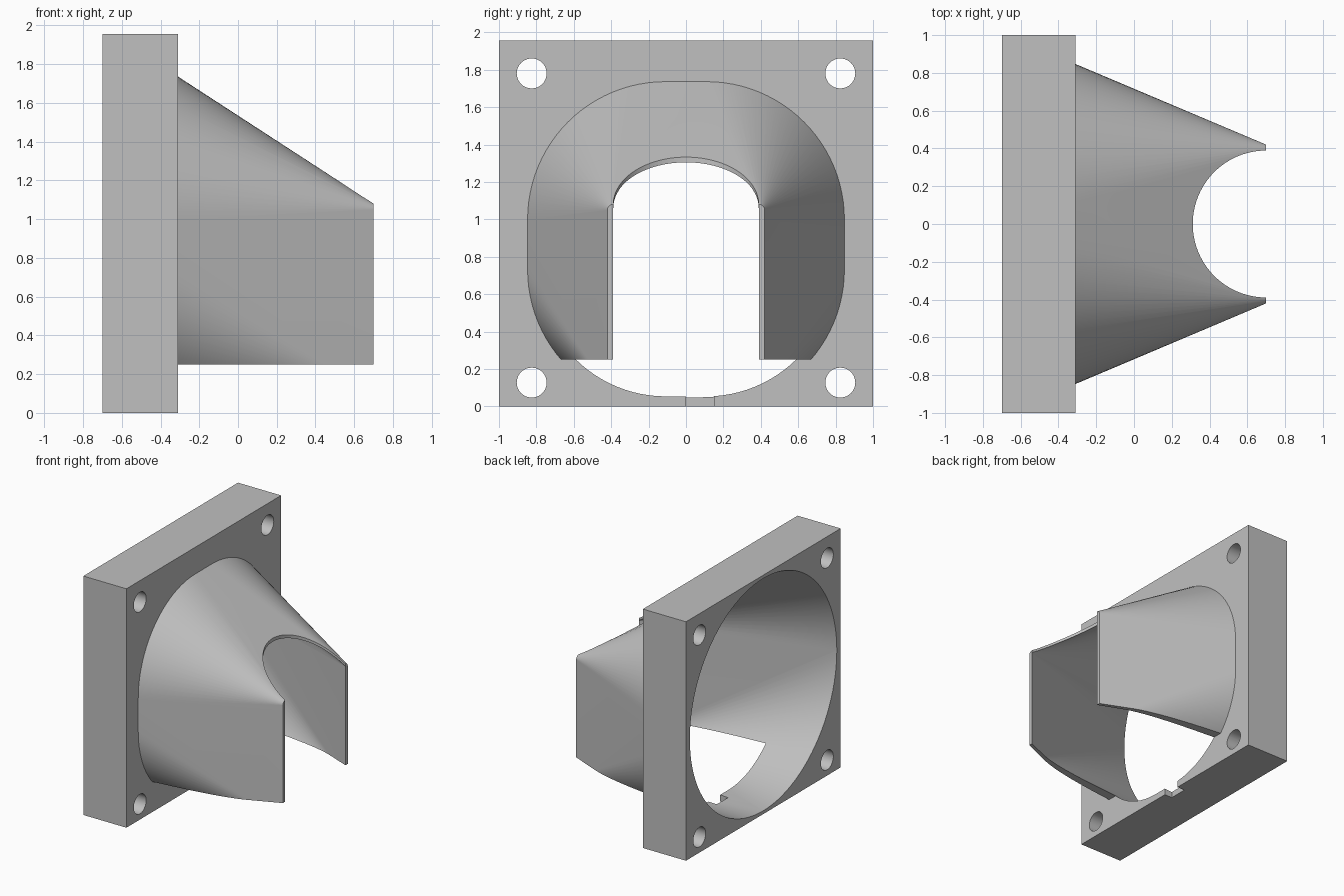
import bpy, bmesh, math
from mathutils import Matrix, Vector

if "Cube" in bpy.data.objects:
    bpy.data.objects.remove(bpy.data.objects["Cube"], do_unlink=True)

BACK, FACE, TIP = -0.70, -0.31, 0.70     # plate back, plate face, duct mouth
HEIGHT = 1.955
MID = HEIGHT / 2

grey = bpy.data.materials.new("light grey plastic")
grey.use_nodes = True
colour = (0.53, 0.53, 0.53, 1)
grey.diffuse_color = colour
grey.node_tree.nodes["Principled BSDF"].inputs["Base Color"].default_value = colour


def make(name, bm):
    bmesh.ops.recalc_face_normals(bm, faces=bm.faces[:])
    mesh = bpy.data.meshes.new(name)
    bm.to_mesh(mesh)
    bm.free()
    mesh.materials.append(grey)
    ob = bpy.data.objects.new(name, mesh)
    bpy.context.collection.objects.link(ob)
    return ob


def box(name, low, high):
    low, high = Vector(low), Vector(high)
    bm = bmesh.new()
    bmesh.ops.create_cube(bm, size=1, matrix=Matrix.Translation((low + high) / 2)
                          @ Matrix.Diagonal((*(high - low), 1)))
    return make(name, bm)


def rod(name, centre, radius, length, axis, sides):
    bm = bmesh.new()
    turn = Matrix.Rotation(math.pi / 2, 4, "Y") if axis == "X" else Matrix()
    bmesh.ops.create_cone(bm, cap_ends=True, segments=sides, radius1=radius, radius2=radius,
                          depth=length, matrix=Matrix.Translation(centre) @ turn)
    return make(name, bm)


def section(x, half, low, high, radius, steps=24):
    """Rounded rectangle across the duct axis; half, low and high locate the corner centres."""
    corners = ((half, high), (-half, high), (-half, low), (half, low))
    points = []
    for q, (y, z) in enumerate(corners):
        for i in range(steps + 1):
            a = (q + i / steps) * math.pi / 2
            points.append((x, y + radius * math.cos(a), z + radius * math.sin(a)))
    return points


def blend(start, end, x):
    t = (x - BACK) / (TIP - BACK)
    return section(x, *(a + (b - a) * t for a, b in zip(start, end)))


def loft(name, rings):
    bm = bmesh.new()
    loops = [[bm.verts.new(p) for p in ring] for ring in rings]
    n = len(loops[0])
    for a, b in zip(loops, loops[1:]):
        for i in range(n):
            j = (i + 1) % n
            bm.faces.new((a[i], a[j], b[j], b[i]))
    bm.faces.new(loops[0])
    bm.faces.new(loops[-1])
    return make(name, bm)


def combine(ob, other, operation):
    mod = ob.modifiers.new(operation.lower(), "BOOLEAN")
    mod.object, mod.operation, mod.solver = other, operation, "EXACT"
    bpy.ops.object.select_all(action="DESELECT")
    bpy.context.view_layer.objects.active = ob
    ob.select_set(True)
    bpy.ops.object.modifier_apply(modifier=mod.name)
    bpy.data.objects.remove(other, do_unlink=True)


# Duct skin: circle tapering to a narrow rounded rectangle, open underneath
outer = ((0.002, MID - 0.002, MID + 0.002, 1.01), (0.39, 0.10, 1.05, 0.03))
duct = loft("duct", [blend(*outer, FACE - 0.1), blend(*outer, TIP)])
combine(duct, box("underside_cutter", (-1, -1.5, -1), (1, 1.5, 0.25)), "DIFFERENCE")

# Square mounting plate
body = box("mounting_plate_with_duct", (BACK, -1, 0), (FACE, 1, HEIGHT))
combine(body, duct, "UNION")

# Tapering air passage
inner = ((0.002, MID - 0.002, MID + 0.002, 0.948), (0.38, 0.13, 1.055, 0.01))
passage = [section(BACK - 0.05, *inner[0]), blend(*inner, BACK), blend(*inner, TIP + 0.01)]
combine(body, loft("passage_cutter", passage), "DIFFERENCE")

# Round scoop at the mouth
combine(body, rod("mouth_cutter", (TIP, 0, 1), 0.389, 3, "Z", 96), "DIFFERENCE")

# Screw holes
for y in (-0.825, 0.825):
    for z in (0.127, 1.78):
        combine(body, rod("screw_cutter", (-0.5, y, z), 0.08, 1, "X", 40), "DIFFERENCE")

# Small notch in the lower edge of the plate
combine(body, box("notch_cutter", (FACE - 0.07, 0, -0.1), (FACE + 0.1, 0.15, 0.1)), "DIFFERENCE")

bpy.ops.object.select_all(action="DESELECT")
body.select_set(True)
bpy.context.view_layer.objects.active = body
bpy.ops.object.shade_smooth_by_angle(angle=math.radians(25))
